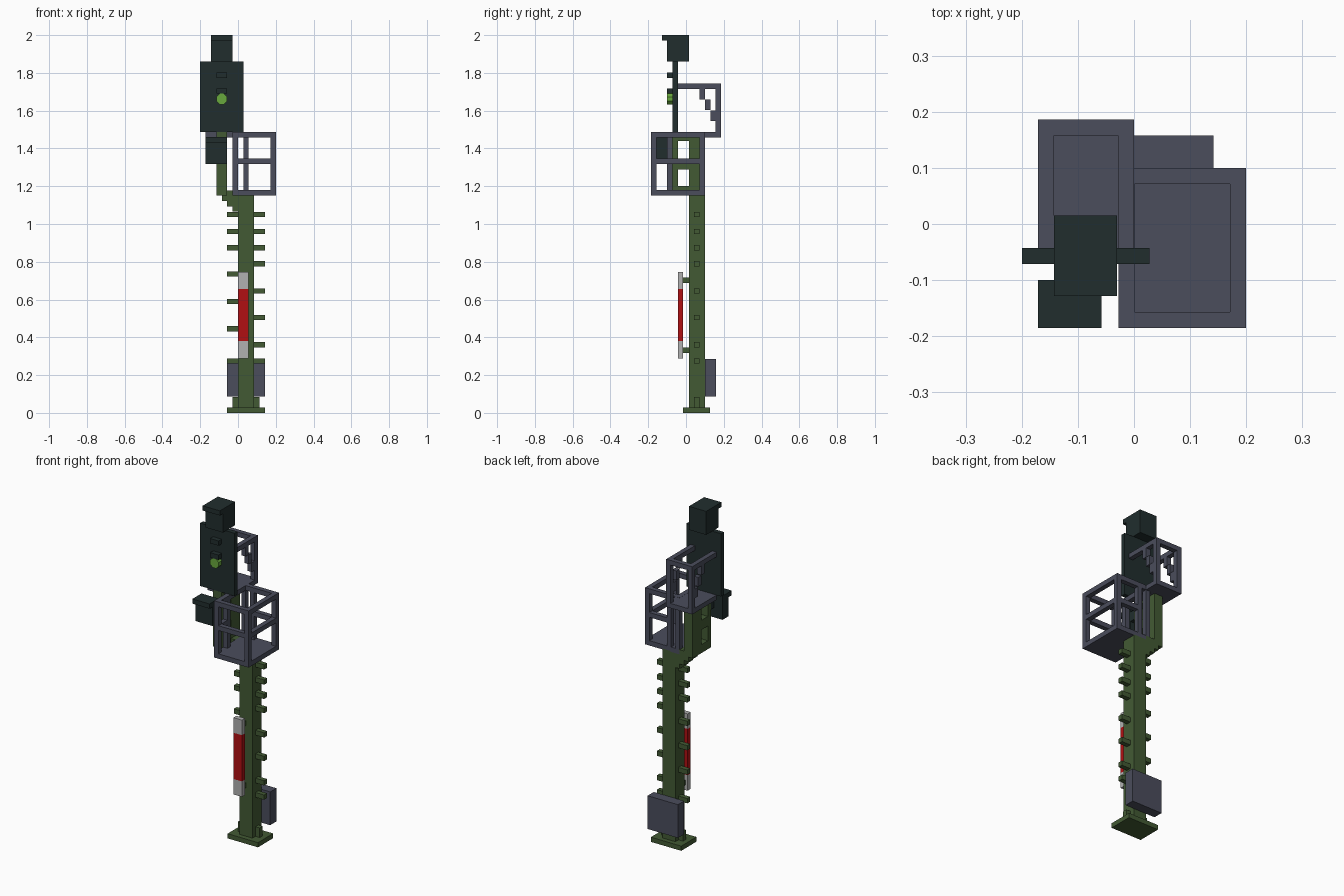
import bpy, bmesh, math
from mathutils import Matrix

cube = bpy.data.objects.get("Cube")
if cube:
    bpy.data.objects.remove(cube, do_unlink=True)


def material(name, rgb):
    m = bpy.data.materials.new(name)
    m.use_nodes = True
    col = (*rgb, 1.0)
    m.diffuse_color = col
    bsdf = m.node_tree.nodes["Principled BSDF"]
    bsdf.inputs["Base Color"].default_value = col
    bsdf.inputs["Roughness"].default_value = 0.9
    return m


GREEN = material("mast green", (0.055, 0.102, 0.034))
DARK = material("signal black", (0.015, 0.027, 0.027))
GREY = material("basket grey", (0.069, 0.074, 0.107))
RED = material("plate red", (0.44, 0.005, 0.006))
WHITE = material("plate white", (0.44, 0.44, 0.44))
LIME = material("lamp green", (0.141, 0.392, 0.048))


def finish(name, bm, mat):
    mesh = bpy.data.meshes.new(name)
    bm.to_mesh(mesh)
    bm.free()
    mesh.materials.append(mat)
    ob = bpy.data.objects.new(name, mesh)
    bpy.context.collection.objects.link(ob)
    return ob


def boxes(name, mat, *specs):
    """One object made of boxes given as (x0, x1, y0, y1, z0, z1)."""
    bm = bmesh.new()
    for x0, x1, y0, y1, z0, z1 in specs:
        m = Matrix.Translation(((x0 + x1) / 2, (y0 + y1) / 2, (z0 + z1) / 2))
        m = m @ Matrix.Diagonal((x1 - x0, y1 - y0, z1 - z0, 1))
        bmesh.ops.create_cube(bm, size=1, matrix=m)
    return finish(name, bm, mat)


U = 0.0285  # thickness of bars and plates

# Base and main mast
boxes("base_plate", GREEN, (-0.058, 0.142, -0.015, 0.128, 0, 0.028))
boxes("base_collar", GREEN, (-0.03, 0.113, 0.043, 0.071, 0.028, 0.085))
boxes("mast", GREEN, (0, 0.085, 0.015, 0.1, 0.028, 1.155))

# Climbing pegs on both sides of the mast
pegs = []
for z in (0.275, 0.445, 0.59, 0.735, 0.875, 0.96, 1.05):
    pegs.append((-0.058, 0, 0.043, 0.071, z - U / 2, z + U / 2))
for z in (0.275, 0.36, 0.505, 0.645, 0.79, 0.875, 0.96, 1.05):
    pegs.append((0.085, 0.142, 0.043, 0.071, z - U / 2, z + U / 2))
boxes("climbing_pegs", GREEN, *pegs)

# Equipment cabinet behind the mast
boxes("rear_cabinet", GREY, (-0.058, 0.142, 0.1, 0.158, 0.088, 0.286))

# Striped marker plate
boxes("marker_ends", WHITE, (0, 0.056, -0.043, -0.015, 0.288, 0.38),
      (0, 0.056, -0.043, -0.015, 0.655, 0.745))
boxes("marker_middle", RED, (0, 0.056, -0.043, -0.015, 0.38, 0.655))
boxes("marker_brackets", GREEN, *[(0.014, 0.043, -0.015, 0.015, z - U / 2, z + U / 2)
                                  for z in (0.332, 0.702)])

# Stepped offset and upper frame
boxes("offset_steps", GREEN,
      *[(-U * (i + 1), 0, 0.015, 0.1, z, z + h) for i, (z, h) in
        enumerate(((1.065, 0.03), (1.093, 0.03), (1.122, 0.03), (1.15, U)))])
boxes("upper_frame", GREEN,
      (-0.114, -0.058, 0.015, 0.1, 1.15, 1.46),
      (-0.114, -0.058, -0.071, -0.043, 1.15, 1.486),
      (-0.114, -0.058, -0.043, 0.015, 1.15, 1.2),
      (-0.114, -0.058, -0.043, 0.015, 1.288, 1.345),
      (-0.114, -0.058, -0.043, 0.015, 1.44, 1.46))

# Lower basket: floor, corner posts, top rails, mid rails and gate posts
X0, X1, Y0, Y1 = -0.028, 0.2, -0.185, 0.1
boxes("lower_basket_floor", GREY, (X0, X1, Y0, Y1, 1.15, 1.179))
boxes("lower_basket_posts", GREY,
      *[(x, x + U, y, y + U, 1.179, 1.459) for x in (X0, X1 - U) for y in (Y0, Y1 - U)],
      (0.028, 0.056, Y1 - U, Y1, 1.179, 1.459),
      (X0, X0 + U, -0.1, -0.071, 1.179, 1.459))
rails = []
for z, gate_x, gate_y in ((1.459, X0, Y1), (1.318, 0.028, -0.071)):
    rails += [(X0 + U, X1 - U, Y0, Y0 + U, z, z + U),
              (X1 - U, X1, Y0, Y1, z, z + U),
              (gate_x, X1 - U, Y1 - U, Y1, z, z + U),
              (X0, X0 + U, Y0, gate_y, z, z + U)]
boxes("lower_basket_rails", GREY, *rails)

# Upper basket behind the signal board
A0, A1, B0, B1 = -0.171, 0.0, -0.043, 0.186
boxes("upper_basket_floor", GREY, (A0, A1, B0, B1, 1.459, 1.487))
frame, braces = [(A0 + U, A1 - U, B1 - U, B1, 1.715, 1.743)], []
for x in (A0, A1 - U):
    frame += [(x, x + U, B0, B1, 1.715, 1.743),
              (x, x + U, B1 - U, B1, 1.487, 1.715)]
    braces += [(x, x + U, 0.072 + U * i, 0.072 + U * (i + 1),
                1.66 - 0.057 * i, 1.715 - 0.057 * i) for i in range(3)]
boxes("upper_basket_frame", GREY, *frame)
boxes("upper_basket_braces", GREY, *braces)

# Main signal board with top lamp housing and hoods
boxes("signal_board", DARK, (-0.2, 0.028, -0.071, -0.043, 1.486, 1.86))
boxes("top_housing", DARK, (-0.143, -0.03, -0.1, 0.015, 1.86, 2.0))
boxes("top_hood", DARK, (-0.143, -0.03, -0.128, -0.1, 1.972, 2.0))
boxes("lamp_hoods", DARK, *[(-0.114, -0.058, -0.1, -0.071, z, z + U)
                            for z in (1.69, 1.774)])

# Eight-sided lamp
bm = bmesh.new()
m = (Matrix.Translation((-0.086, -0.0855, 1.662)) @ Matrix.Rotation(math.pi / 2, 4, 'X')
     @ Matrix.Rotation(math.pi / 8, 4, 'Z'))
bmesh.ops.create_cone(bm, cap_ends=True, segments=8, radius1=0.0305, radius2=0.0305,
                      depth=U, matrix=m)
finish("signal_lamp", bm, LIME)

# Small secondary signal
boxes("small_signal", DARK, (-0.171, -0.058, -0.157, -0.1, 1.318, 1.46))
boxes("small_signal_hood", DARK, (-0.171, -0.058, -0.185, -0.157, 1.432, 1.46))
boxes("small_signal_bracket", DARK, (-0.114, -0.058, -0.1, -0.071, 1.375, 1.432))
